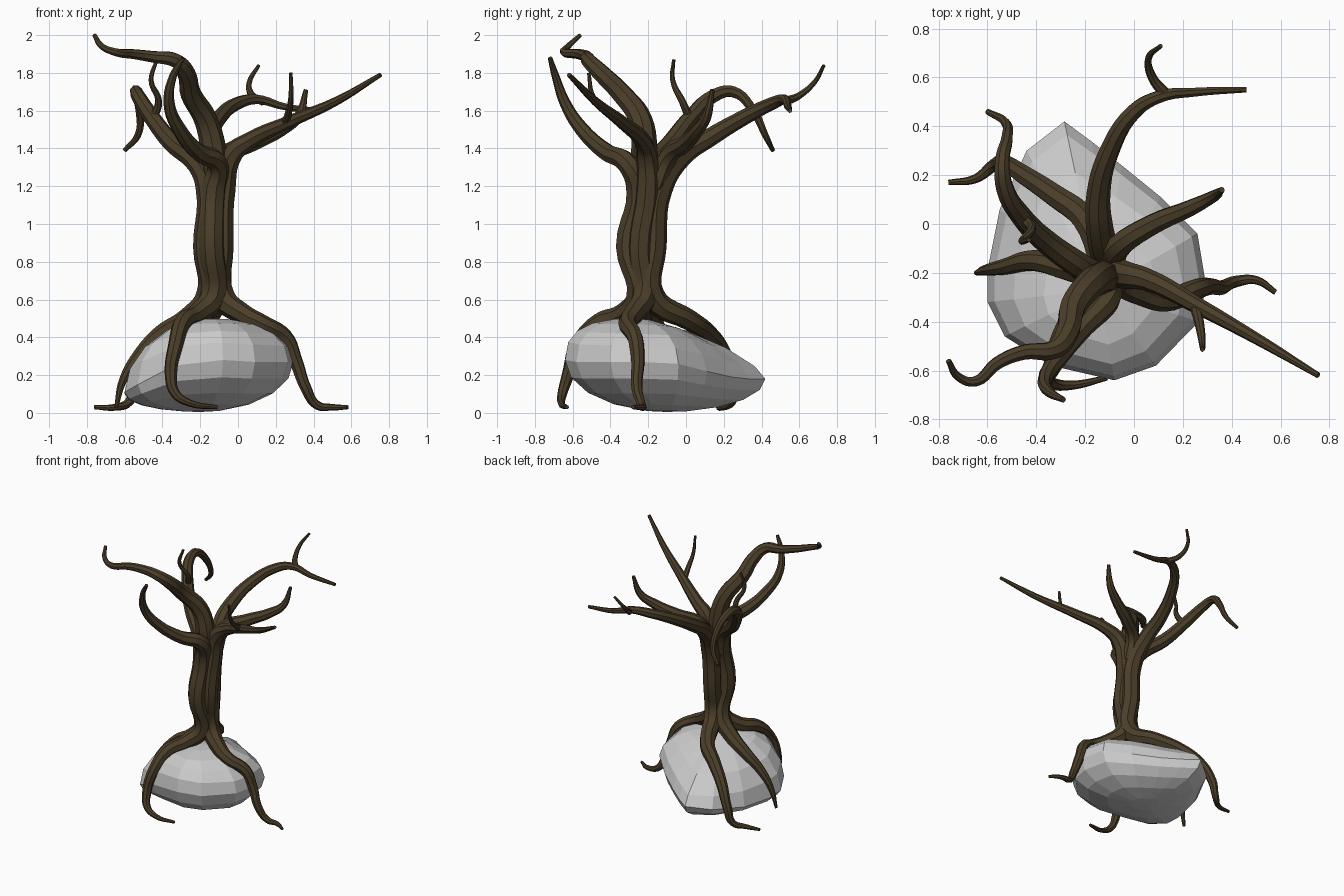
import bpy, bmesh
from math import sin, cos, pi

bark = bpy.data.materials.new("bark")
bark.diffuse_color = (0.07, 0.048, 0.022, 1)


def ramp(a, b, n):
    return [a + (b - a) * i / max(n - 1, 1) for i in range(n)]


def tube(name, pts, radii):
    """Tapered limb through the given points."""
    cu = bpy.data.curves.new(name, 'CURVE')
    cu.dimensions = '3D'
    cu.bevel_depth = 1
    cu.bevel_resolution = 2
    cu.resolution_u = 5
    cu.use_fill_caps = True
    sp = cu.splines.new('BEZIER')
    sp.bezier_points.add(len(pts) - 1)
    for bp, p, r in zip(sp.bezier_points, pts, radii):
        bp.co, bp.radius = p, r
        bp.handle_left_type = bp.handle_right_type = 'AUTO'
    ob = bpy.data.objects.new(name, cu)
    bpy.context.collection.objects.link(ob)
    bpy.ops.object.select_all(action='DESELECT')
    bpy.context.view_layer.objects.active = ob
    ob.select_set(True)
    bpy.ops.object.convert(target='MESH')
    ob = bpy.context.object
    ob.data.materials.clear()
    ob.data.materials.append(bark)
    bpy.ops.object.shade_smooth_by_angle(angle=0.7)
    return ob


def strand(name, root, trunk, branch):
    """One continuous stem: root tip, trunk, branch tip."""
    tube(name, root + trunk + branch,
         ramp(0.011, 0.055, len(root)) + [0.068] * len(trunk)
         + ramp(0.056, 0.012, len(branch)))


# Boulder: equator outline (x, y, z, squareness) drawn in to a top and a bottom pole
outline = [(-0.285, 0.42, 0.18, 1.4), (-0.17, 0.335, 0.18, 1.5), (-0.05, 0.24, 0.19, 1.7),
           (0.11, 0.11, 0.22, 1.9), (0.26, -0.04, 0.26, 2), (0.295, -0.25, 0.27, 2.1),
           (0.265, -0.40, 0.27, 2.2), (0.09, -0.58, 0.27, 2.4), (-0.08, -0.64, 0.28, 2.6),
           (-0.34, -0.58, 0.25, 2.4), (-0.53, -0.46, 0.15, 2.1), (-0.6, -0.32, 0.11, 1.9),
           (-0.6, -0.19, 0.10, 1.8), (-0.55, 0.06, 0.11, 1.7), (-0.44, 0.30, 0.15, 1.5)]
top, bottom = (-0.14, -0.27, 0.50), (-0.2, -0.1, 0.005)
bm = bmesh.new()
rings = []
for k in range(-4, 5):
    t = abs(k) / 4.6 * pi / 2
    pole = top if k >= 0 else bottom
    ring = []
    for x, y, z, p in outline:
        e = 2 / p if k >= 0 else 1
        c, s = cos(t) ** e, sin(t) ** e
        ring.append(bm.verts.new((pole[0] + (x - pole[0]) * c,
                                  pole[1] + (y - pole[1]) * c,
                                  z + (pole[2] - z) * s)))
    rings.append(ring)
n = len(outline)
for a, b in zip(rings, rings[1:]):
    for i in range(n):
        j = (i + 1) % n
        bm.faces.new((a[i], a[j], b[j], b[i]))
for ring, pole in ((rings[0], bottom), (rings[-1], top)):
    v = bm.verts.new(pole)
    for i in range(n):
        bm.faces.new((ring[i], ring[(i + 1) % n], v))
bmesh.ops.recalc_face_normals(bm, faces=bm.faces)
me = bpy.data.meshes.new("boulder")
bm.to_mesh(me)
bpy.context.collection.objects.link(bpy.data.objects.new("boulder", me))

# Four stems, each with a root gripping the boulder
strand("left_stem",
       [(-0.645, -0.2, 0.03), (-0.61, -0.19, 0.17), (-0.53, -0.175, 0.30),
        (-0.41, -0.15, 0.42), (-0.27, -0.18, 0.50)],
       [(-0.155, -0.21, 0.62), (-0.17, -0.26, 0.88), (-0.155, -0.22, 1.18)],
       [(-0.21, -0.18, 1.31), (-0.35, -0.08, 1.43), (-0.46, 0.03, 1.57), (-0.53, 0.15, 1.68),
        (-0.54, 0.25, 1.70), (-0.52, 0.35, 1.61), (-0.53, 0.42, 1.47), (-0.6, 0.46, 1.39)])
strand("front_stem",
       [(-0.11, -0.63, 0.03), (-0.25, -0.66, 0.05), (-0.33, -0.655, 0.10), (-0.355, -0.625, 0.20),
        (-0.33, -0.575, 0.36), (-0.29, -0.46, 0.48), (-0.22, -0.34, 0.52)],
       [(-0.13, -0.25, 0.62), (-0.14, -0.305, 0.88), (-0.13, -0.25, 1.18)],
       [(-0.11, -0.31, 1.32), (-0.21, -0.42, 1.38), (-0.31, -0.55, 1.5),
        (-0.365, -0.64, 1.64), (-0.345, -0.69, 1.78), (-0.29, -0.72, 1.88)])
strand("right_stem",
       [(0.58, -0.28, 0.03), (0.5, -0.23, 0.03), (0.42, -0.235, 0.04), (0.36, -0.26, 0.13),
        (0.305, -0.255, 0.28), (0.25, -0.27, 0.40), (0.13, -0.31, 0.47), (0.03, -0.28, 0.52)],
       [(-0.085, -0.22, 0.62), (-0.09, -0.24, 0.88), (-0.08, -0.2, 1.18)],
       [(-0.03, -0.21, 1.37), (0.06, -0.23, 1.44), (0.27, -0.34, 1.54),
        (0.52, -0.48, 1.65), (0.755, -0.62, 1.79)])
strand("back_stem",
       [(-0.76, 0.17, 0.03), (-0.65, 0.185, 0.03), (-0.575, 0.24, 0.06), (-0.535, 0.25, 0.17),
        (-0.45, 0.20, 0.32), (-0.33, 0.12, 0.42), (-0.2, 0.02, 0.49)],
       [(-0.11, -0.18, 0.62), (-0.11, -0.17, 0.88), (-0.11, -0.14, 1.18)],
       [(-0.14, -0.02, 1.36), (-0.145, 0.13, 1.46), (-0.1, 0.30, 1.56), (0.0, 0.46, 1.64),
        (0.1, 0.52, 1.66), (0.25, 0.54, 1.62), (0.46, 0.55, 1.6)])

# Large branches leaving the trunk
tube("tall_branch",
     [(-0.13, -0.22, 1.1), (-0.13, -0.22, 1.38), (-0.17, -0.24, 1.55), (-0.25, -0.34, 1.69),
      (-0.275, -0.45, 1.8), (-0.33, -0.515, 1.865), (-0.45, -0.525, 1.885), (-0.56, -0.57, 1.9),
      (-0.65, -0.645, 1.91), (-0.72, -0.625, 1.94), (-0.76, -0.56, 2.0)],
     [0.07, 0.07, 0.062, 0.055, 0.048, 0.04, 0.032, 0.027, 0.022, 0.017, 0.011])
tube("right_back_branch",
     [(-0.09, -0.16, 1.2), (-0.06, -0.09, 1.36), (0.08, 0.0, 1.43), (0.23, 0.065, 1.5),
      (0.32, 0.11, 1.57), (0.36, 0.14, 1.71)],
     [0.055, 0.052, 0.044, 0.035, 0.026, 0.012])

# Twigs
twigs = {
    "left_twig": [(-0.45, 0.02, 1.56), (-0.42, -0.02, 1.65), (-0.46, -0.07, 1.76), (-0.43, -0.065, 1.87)],
    "right_twig": [(0.25, -0.33, 1.53), (0.27, -0.42, 1.6), (0.28, -0.49, 1.67), (0.28, -0.515, 1.8)],
    "back_twig": [(0.13, 0.53, 1.65), (0.075, 0.6, 1.68), (0.06, 0.68, 1.75), (0.11, 0.73, 1.84)],
}
for name, pts in twigs.items():
    tube(name, pts, ramp(0.024, 0.009, len(pts)))
